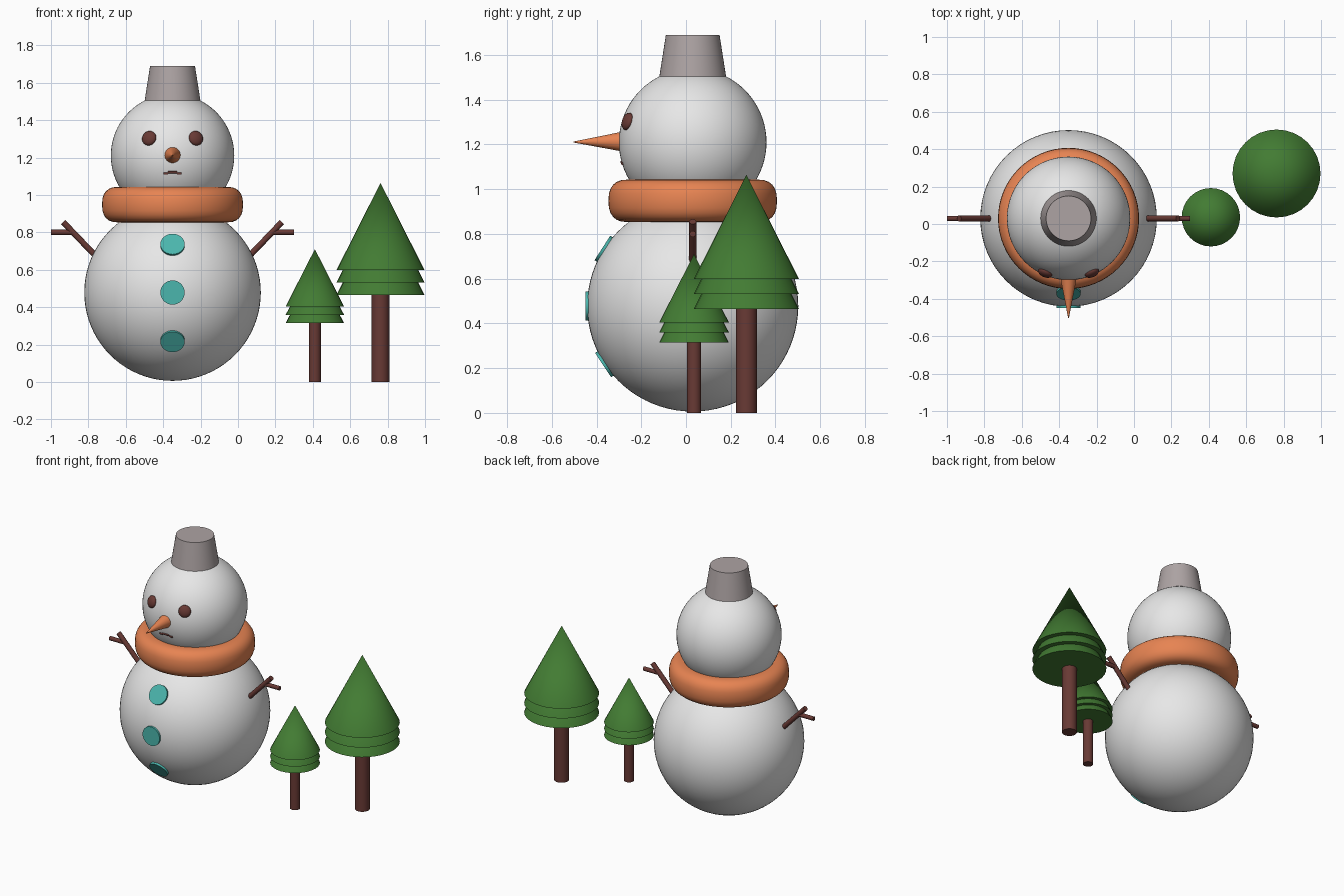
import bpy, bmesh, math
from mathutils import Vector, Matrix

if "Cube" in bpy.data.objects:
    bpy.data.objects.remove(bpy.data.objects["Cube"])

CX, CY = -0.35, 0.03          # snow figure axis
BODY, HEAD = Vector((CX, CY, 0.478)), Vector((CX, CY, 1.21))
RB, RH = 0.472, 0.33


def mat(name, *rgb):
    m = bpy.data.materials.new(name)
    m.diffuse_color = (*rgb, 1)
    m.use_nodes = True
    m.node_tree.nodes["Principled BSDF"].inputs["Base Color"].default_value = m.diffuse_color
    return m


SNOW = mat("snow white", 0.8, 0.8, 0.8)
GREY = mat("hat grey", 0.42, 0.37, 0.37)
ORANGE = mat("orange", 0.8, 0.23, 0.085)
TEAL = mat("teal", 0.07, 0.47, 0.42)
BROWN = mat("wood brown", 0.14, 0.042, 0.035)
GREEN = mat("pine green", 0.055, 0.2, 0.033)


def finish(name, bm, material, angle=40):
    bmesh.ops.recalc_face_normals(bm, faces=bm.faces)
    me = bpy.data.meshes.new(name)
    bm.to_mesh(me)
    bm.free()
    me.materials.append(material)
    ob = bpy.data.objects.new(name, me)
    bpy.context.collection.objects.link(ob)
    bpy.ops.object.select_all(action='DESELECT')
    ob.select_set(True)
    bpy.context.view_layer.objects.active = ob
    bpy.ops.object.shade_smooth_by_angle(angle=math.radians(angle))
    return ob


def aim(direction):
    return Vector(direction).to_track_quat('Z', 'Y').to_matrix().to_4x4()


def ball(name, center, scale, material, direction=(0, 0, 1), u=48, v=32):
    bm = bmesh.new()
    m = Matrix.Translation(center) @ aim(direction) @ Matrix.Diagonal((*scale, 1))
    bmesh.ops.create_uvsphere(bm, u_segments=u, v_segments=v, radius=1, matrix=m)
    return finish(name, bm, material)


def rod(name, a, b, r1, r2, material, sides=32):
    """Cylinder or cone from point a to point b."""
    a, b = Vector(a), Vector(b)
    bm = bmesh.new()
    bmesh.ops.create_cone(bm, cap_ends=True, segments=sides, radius1=r1, radius2=r2,
                          depth=(b - a).length,
                          matrix=Matrix.Translation((a + b) / 2) @ aim(b - a))
    return finish(name, bm, material)


def on_sphere(center, r, dx, dz):
    """Front surface point and normal at an offset from a sphere's centre."""
    n = Vector((dx, -math.sqrt(r * r - dx * dx - dz * dz), dz))
    return center + n, n.normalized()


# Snowballs
ball("body", BODY, (RB,) * 3, SNOW, u=64, v=40)
ball("head", HEAD, (RH,) * 3, SNOW, u=64, v=40)

# Hat
rod("hat", (CX, CY, 1.505), (CX, CY, 1.69), 0.149, 0.12, GREY, 48)

# Scarf: ring with a squarish round section
bm = bmesh.new()
N, M = 64, 24
rings = []
for i in range(N):
    t = 2 * math.pi * i / N
    ring = []
    for j in range(M):
        a = 2 * math.pi * j / M
        c, s = math.cos(a), math.sin(a)
        r = 0.29 + 0.087 * math.copysign(abs(c) ** 0.8, c)
        z = 0.948 + 0.095 * math.copysign(abs(s) ** 0.8, s)
        ring.append(bm.verts.new((CX + r * math.cos(t), CY + r * math.sin(t), z)))
    rings.append(ring)
for i in range(N):
    p, q = rings[i], rings[(i + 1) % N]
    for j in range(M):
        k = (j + 1) % M
        bm.faces.new((p[j], q[j], q[k], p[k]))
finish("scarf", bm, ORANGE, 60)

# Face
for side, s in (("left", -1), ("right", 1)):
    p, n = on_sphere(HEAD, RH, s * 0.125, 0.093)
    ball(side + "_eye", p, (0.04, 0.04, 0.022), BROWN, n, 24, 16)
rod("nose", (CX, -0.27, 1.213), (CX, -0.503, 1.211), 0.047, 0.002, ORANGE)
for i, (dx, dz, w) in enumerate(((-0.036, -0.096, 0.012), (0, -0.089, 0.025),
                                 (0.036, -0.096, 0.012))):
    p, n = on_sphere(HEAD, RH, dx, dz)
    rod(f"mouth_{i + 1}", p - Vector((w, 0, 0)), p + Vector((w, 0, 0)),
        0.006, 0.006, BROWN, 12)

# Buttons: thin discs on the body
for i, dz in enumerate((0.255, 0, -0.26)):
    p, n = on_sphere(BODY, RB, 0, dz)
    rod(f"button_{i + 1}", p - n * 0.02, p + n * 0.008, 0.065, 0.065, TEAL)

# Arms with twigs, mirrored about the body axis
for side, s in (("left", -1), ("right", 1)):
    rod(side + "_arm", (CX + s * 0.35, CY, 0.61), (CX + s * 0.585, CY, 0.855),
        0.016, 0.016, BROWN, 16)
    rod(side + "_twig", (CX + s * 0.525, CY, 0.80), (CX + s * 0.65, CY, 0.80),
        0.014, 0.014, BROWN, 16)

# Pine trees: trunk and three equal stacked cones
for name, x, y, trunk_r, r, base, step, h in (
        ("small_tree", 0.411, 0.036, 0.032, 0.156, 0.314, 0.045, 0.306),
        ("large_tree", 0.762, 0.27, 0.047, 0.235, 0.465, 0.067, 0.465)):
    rod(name + "_trunk", (x, y, 0), (x, y, base + 0.05), trunk_r, trunk_r, BROWN)
    for i in range(3):
        z = base + i * step
        rod(f"{name}_tier_{i + 1}", (x, y, z), (x, y, z + h), r, 0, GREEN)
